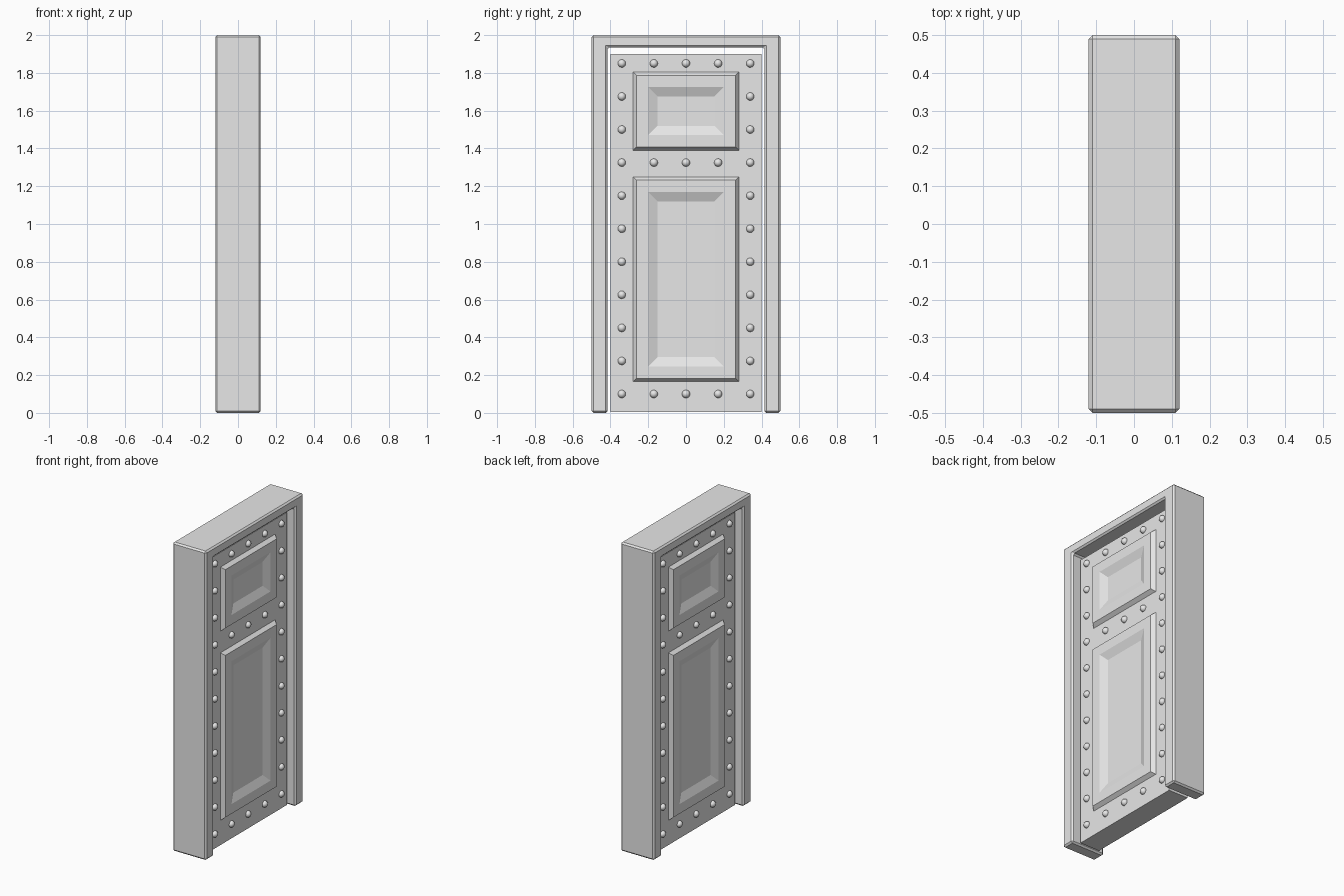
import bpy, bmesh

if "Cube" in bpy.data.objects:
    bpy.data.objects.remove(bpy.data.objects["Cube"])

grey = bpy.data.materials.new("plain grey")
grey.diffuse_color = (0.8, 0.8, 0.8, 1)
grey.use_nodes = True
grey.node_tree.nodes["Principled BSDF"].inputs["Base Color"].default_value = grey.diffuse_color

DOOR_X = 0.07  # half thickness of the door leaf


def finish(bm, name):
    bmesh.ops.recalc_face_normals(bm, faces=bm.faces)
    mesh = bpy.data.meshes.new(name)
    bm.to_mesh(mesh)
    bm.free()
    mesh.materials.append(grey)
    ob = bpy.data.objects.new(name, mesh)
    bpy.context.collection.objects.link(ob)
    return ob


def extrude_profile(name, points, half):
    """Extrude a y-z outline along x, centred on x = 0."""
    bm = bmesh.new()
    face = bm.faces.new([bm.verts.new((-half, y, z)) for y, z in points])
    res = bmesh.ops.extrude_face_region(bm, geom=[face])
    verts = [v for v in res["geom"] if isinstance(v, bmesh.types.BMVert)]
    bmesh.ops.translate(bm, verts=verts, vec=(2 * half, 0, 0))
    return finish(bm, name)


def panel(name, z0, z1, side):
    """Raised moulding with a sloped sunken centre, as nested rectangles."""
    bm = bmesh.new()
    rings = []
    for inset, x in ((0, DOOR_X - 0.005), (0, DOOR_X), (0.018, 0.093),
                     (0.08, 0.093), (0.13, 0.0715)):
        y, a, b = 0.28 - inset, z0 + inset, z1 - inset
        rings.append([bm.verts.new((side * x, p, q))
                      for p, q in ((-y, a), (y, a), (y, b), (-y, b))])
    for r, s in zip(rings, rings[1:]):
        for i in range(4):
            j = (i + 1) % 4
            bm.faces.new((r[i], r[j], s[j], s[i]))
    bm.faces.new(rings[0])
    bm.faces.new(rings[-1])
    return finish(bm, name)


# Door frame: an upside-down U with chamfered edges
frame = extrude_profile("door_frame", [
    (-0.5, 0), (-0.415, 0), (-0.415, 1.935), (0.415, 1.935),
    (0.415, 0), (0.5, 0), (0.5, 2), (-0.5, 2)], 0.12)
bev = frame.modifiers.new("chamfer", 'BEVEL')
bev.width = 0.01
bev.segments = 1

# Door leaf
extrude_profile("door_leaf", [(-0.4, 0.005), (0.4, 0.005), (0.4, 1.9), (-0.4, 1.9)], DOOR_X)

# Panels on both faces
for side, label in ((1, "right"), (-1, "left")):
    panel("upper_panel_" + label, 1.39, 1.805, side)
    panel("lower_panel_" + label, 0.165, 1.25, side)

# Rivets: two columns of eleven, plus three cross rows
spots = [(s * 0.34, 0.1 + 0.175 * i) for s in (-1, 1) for i in range(11)]
spots += [(y, z) for z in (0.1, 1.325, 1.85) for y in (-0.17, 0, 0.17)]
for side, label in ((1, "right"), (-1, "left")):
    bm = bmesh.new()
    for y, z in spots:
        res = bmesh.ops.create_uvsphere(bm, u_segments=16, v_segments=10, radius=0.021)
        bmesh.ops.translate(bm, verts=res["verts"], vec=(side * DOOR_X, y, z))
    for f in bm.faces:
        f.smooth = True
    finish(bm, "rivets_" + label)
